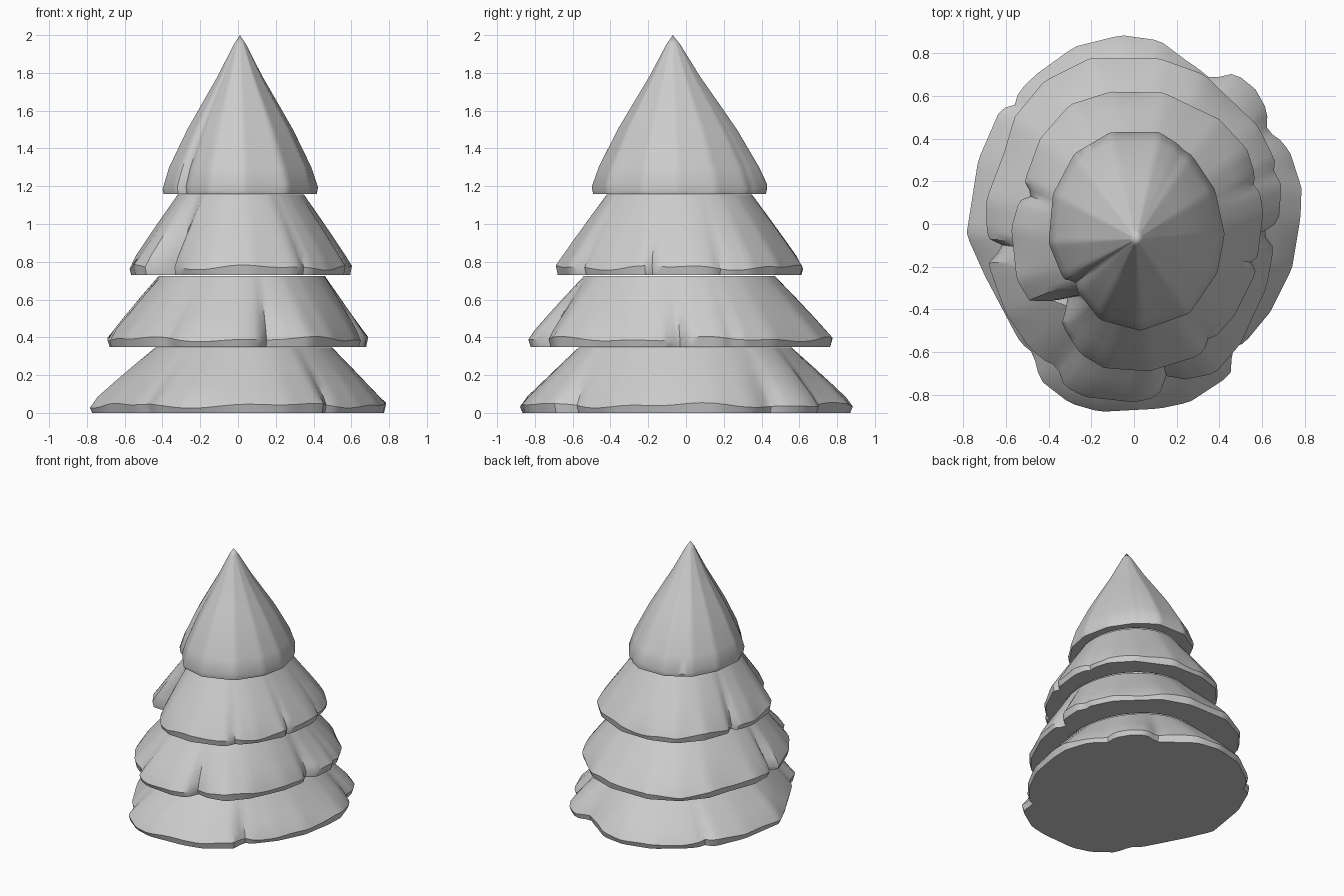
import bpy, bmesh, math, random
from mathutils import Vector

if "Cube" in bpy.data.objects:
    bpy.data.objects.remove(bpy.data.objects["Cube"])

random.seed(4)
N = 120

# rim outlines seen from above, counter-clockwise
RIM1 = [(.78, .03), (.785, .17), (.73, .34), (.64, .45), (.62, .54), (.57, .63), (.475, .71),
        (.37, .70), (.26, .755), (.12, .86), (-.06, .885), (-.28, .83), (-.46, .70), (-.63, .53),
        (-.73, .30), (-.785, -.05), (-.70, -.24), (-.50, -.62), (-.43, -.74), (-.30, -.84),
        (-.16, -.88), (.12, -.865), (.26, -.835), (.45, -.71), (.50, -.58), (.64, -.41), (.74, -.21)]
RIM2 = [(.68, .02), (.69, .19), (.66, .30), (.58, .46), (.33, .70), (.12, .775), (-.21, .775),
        (-.42, .67), (-.56, .50), (-.61, .33), (-.69, .12), (-.69, -.17), (-.60, -.42),
        (-.49, -.58), (-.37, -.68), (-.36, -.745), (-.23, -.81), (0, -.835), (.12, -.81),
        (.18, -.74), (.38, -.70), (.50, -.56), (.62, -.30)]
RIM3 = [(.605, .05), (.59, .16), (.53, .35), (.40, .49), (.14, .615), (-.11, .62), (-.30, .56),
        (-.44, .40), (-.51, .21), (-.575, -.02), (-.55, -.26), (-.49, -.36), (-.33, -.365),
        (-.34, -.47), (-.25, -.61), (-.14, -.675), (.07, -.69), (.30, -.62), (.47, -.43), (.57, -.23)]
RIM4 = [(.425, -.05), (.38, .16), (.26, .34), (.12, .43), (-.11, .43), (-.28, .33), (-.38, .14),
        (-.40, -.09), (-.33, -.26), (-.27, -.31), (-.16, -.45), (.03, -.50), (.26, -.42), (.39, -.23)]

# necks where a tier meets the one above: centre x, y, radius x, y
NECK1 = (.03, -.005, .47, .565)
NECK2 = (.02, -.035, .44, .505)
NECK3 = (.015, -.035, .335, .385)


def radius(outline, a):
    """distance from the axis to the outline along angle a"""
    d = Vector((math.cos(a), math.sin(a)))
    best = 0
    for i, p in enumerate(outline):
        p, q = Vector(p), Vector(outline[(i + 1) % len(outline)])
        e = q - p
        den = d.x * e.y - d.y * e.x
        if abs(den) < 1e-9:
            continue
        r = (p.x * e.y - p.y * e.x) / den
        s = (p.x * d.y - p.y * d.x) / den
        if r > 0 and -1e-6 <= s <= 1 + 1e-6:
            best = max(best, r)
    return best


def groove(a, cuts):
    """depth of the carved creases at angle a"""
    total = 0
    for deg, width, depth in cuts:
        diff = (math.degrees(a) - deg + 180) % 360 - 180
        total += depth * math.exp(-(diff / width) ** 2)
    return total


def tier(name, outline, z0, z1, below, top, cuts, steps):
    angles = [2 * math.pi * i / N for i in range(N)]
    phase = random.uniform(0, 6)
    rings = []
    if below:
        x, y, rx, ry = below
        rings.append([(x + rx * math.cos(a), y + ry * math.sin(a), z0) for a in angles])
    rim = [radius(outline, a) for a in angles]
    # flat lower edge, then the sloping skin up to the neck or tip
    for t, z in [(-1, z0)] + steps:
        ring = []
        for a, r in zip(angles, rim):
            f = max(t, 0)
            r = r * (.985 if t < 0 else 1) - groove(a, cuts) * (1 - f) ** .7
            p = Vector((r * math.cos(a), r * math.sin(a)))
            if len(top) == 4:
                q = Vector((top[0] + top[2] * math.cos(a), top[1] + top[3] * math.sin(a)))
            else:
                q = Vector(top)
            p = p.lerp(q, f)
            wave = .009 * math.sin(5 * a + phase) + .006 * math.sin(11 * a)
            ring.append((p.x, p.y, z + (wave if t == 0 else 0)))
        rings.append(ring)
    bm = bmesh.new()
    vs = [[bm.verts.new(co) for co in ring] for ring in rings]
    for lo, hi in zip(vs, vs[1:]):
        for i in range(N):
            j = (i + 1) % N
            bm.faces.new((lo[i], lo[j], hi[j], hi[i]))
    if not below:
        bm.faces.new(vs[0][::-1])
    if len(top) == 2:
        tip = bm.verts.new((top[0], top[1], z1))
        for i in range(N):
            bm.faces.new((vs[-1][i], vs[-1][(i + 1) % N], tip))
    me = bpy.data.meshes.new(name)
    bm.to_mesh(me)
    bm.free()
    ob = bpy.data.objects.new(name, me)
    bpy.context.collection.objects.link(ob)
    bpy.ops.object.select_all(action='DESELECT')
    ob.select_set(True)
    bpy.context.view_layer.objects.active = ob
    bpy.ops.object.shade_smooth_by_angle(angle=math.radians(35))


def skirt(z0, z1):
    """slope stations of a lower tier: (blend to neck, height)"""
    zr = z0 + .04
    return [(t, zr + (z1 - zr) * h) for t, h in
            ((0, 0), (.12, .15), (.35, .38), (.65, .67), (1, 1))]


# four tiers of foliage, from the ground up
tier("bottom_tier", RIM1, 0, .345, None, NECK1,
     [(-52, 3, .04), (135, 2.5, .03), (-128, 4, .03), (62, 5, .02), (35, 3, .02)], skirt(0, .345))
tier("lower_middle_tier", RIM2, .35, .725, NECK1, NECK2,
     [(-78, 3, .05), (-170, 3, .08), (-4, 3.5, .06), (-117, 3, .03), (20, 2.5, .02)],
     skirt(.35, .725))
tier("upper_middle_tier", RIM3, .73, 1.155, NECK2, NECK3,
     [(164, 3, .05), (-18, 2, .025), (-131, 4, .03), (18, 3, .02), (-57, 2, .02)],
     skirt(.73, 1.155))
tier("top_tier", RIM4, 1.16, 2.0, NECK3, (.01, -.07),
     [(-136, 4, .025), (55, 4, .01)],
     [(0, 1.195), (.085, 1.3), (.32, 1.5), (.50, 1.63), (.71, 1.78), (.92, 1.95)])
